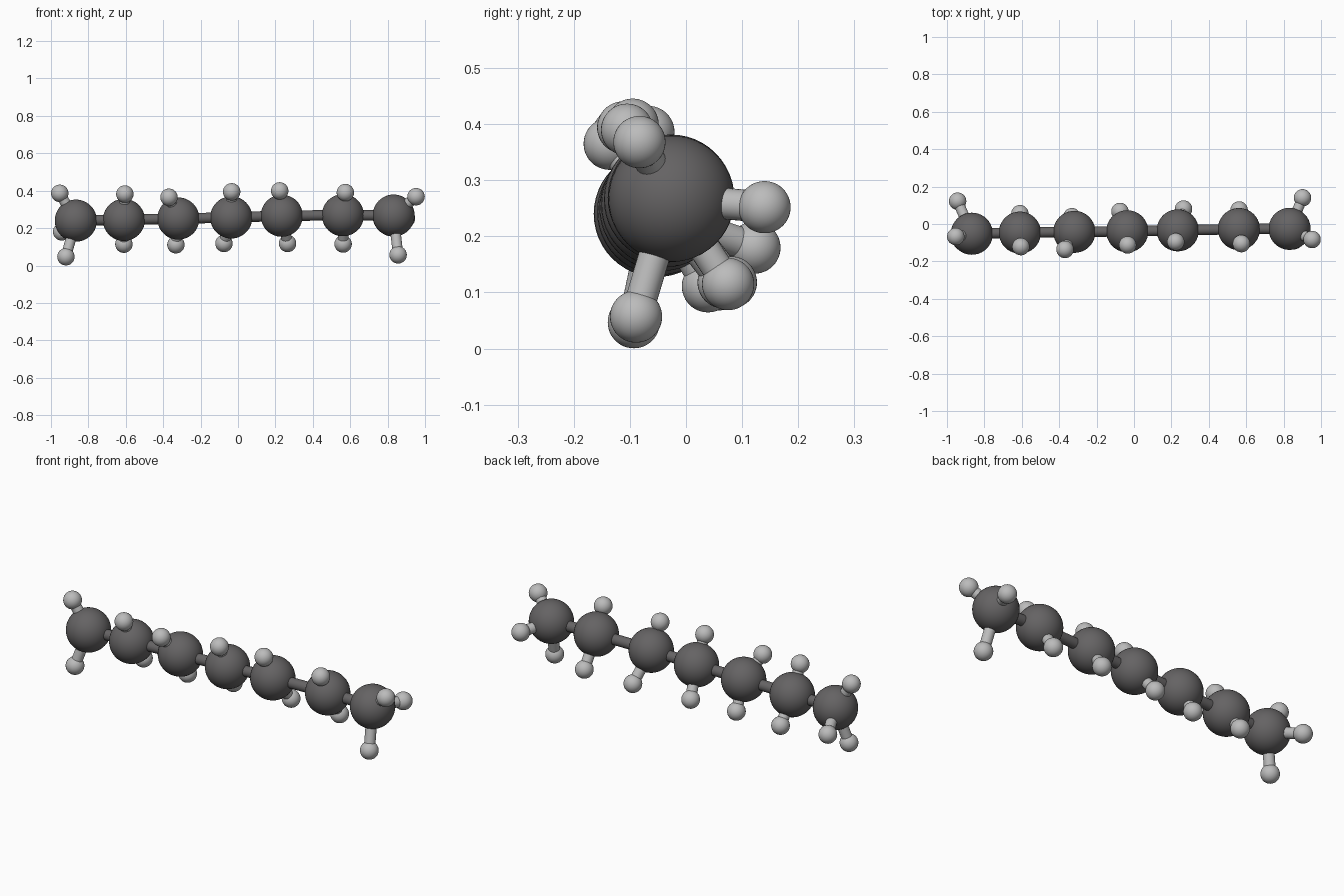
import bpy
from mathutils import Vector

if "Cube" in bpy.data.objects:
    bpy.data.objects.remove(bpy.data.objects["Cube"])

CARBON_R, HYDROGEN_R, BOND_R = 0.1125, 0.0465, 0.028


def material(name, rgb):
    m = bpy.data.materials.new(name)
    m.diffuse_color = (*rgb, 1)
    m.use_nodes = True
    m.node_tree.nodes["Principled BSDF"].inputs["Base Color"].default_value = m.diffuse_color
    return m


DARK = material("dark_grey", (0.13, 0.125, 0.127))
LIGHT = material("light_grey", (0.5, 0.5, 0.5))


def atom(name, pos, radius, mat):
    bpy.ops.mesh.primitive_uv_sphere_add(segments=40, ring_count=24, radius=radius, location=pos)
    ob = bpy.context.object
    ob.name = name
    ob.data.materials.append(mat)
    bpy.ops.object.shade_smooth()


def bond(name, a, b, mat):
    a, b = Vector(a), Vector(b)
    d = b - a
    bpy.ops.mesh.primitive_cylinder_add(vertices=24, radius=BOND_R, depth=d.length, location=(a + b) / 2)
    ob = bpy.context.object
    ob.name = name
    ob.rotation_euler = d.to_track_quat('Z', 'Y').to_euler()
    ob.data.materials.append(mat)
    bpy.ops.object.shade_smooth_by_angle()


# Carbon chain, each with the hydrogens attached to it
chain = [
    ((-0.867, -0.052, 0.240), [(-0.953, -0.067, 0.386), (-0.92, -0.093, 0.047), (-0.943, 0.122, 0.180)]),
    ((-0.610, -0.046, 0.244), [(-0.605, -0.121, 0.382), (-0.610, 0.055, 0.114)]),
    ((-0.319, -0.042, 0.251), [(-0.369, -0.136, 0.365), (-0.332, 0.039, 0.111)]),
    ((-0.036, -0.039, 0.257), [(-0.034, -0.112, 0.394), (-0.075, 0.067, 0.118)]),
    ((0.234, -0.034, 0.266), [(0.223, -0.095, 0.399), (0.265, 0.080, 0.118)]),
    ((0.561, -0.027, 0.269), [(0.574, -0.105, 0.390), (0.562, 0.075, 0.115)]),
    ((0.832, -0.026, 0.267), [(0.952, -0.083, 0.368), (0.901, 0.140, 0.252), (0.856, -0.089, 0.057)]),
]

for i, (c, hydrogens) in enumerate(chain, 1):
    atom(f"carbon_{i}", c, CARBON_R, DARK)
    for j, h in enumerate(hydrogens, 1):
        atom(f"hydrogen_{i}_{j}", h, HYDROGEN_R, LIGHT)
        bond(f"hydrogen_bond_{i}_{j}", c, h, LIGHT)

# Bonds between neighbouring carbons
for i in range(len(chain) - 1):
    bond(f"carbon_bond_{i + 1}", chain[i][0], chain[i + 1][0], DARK)
